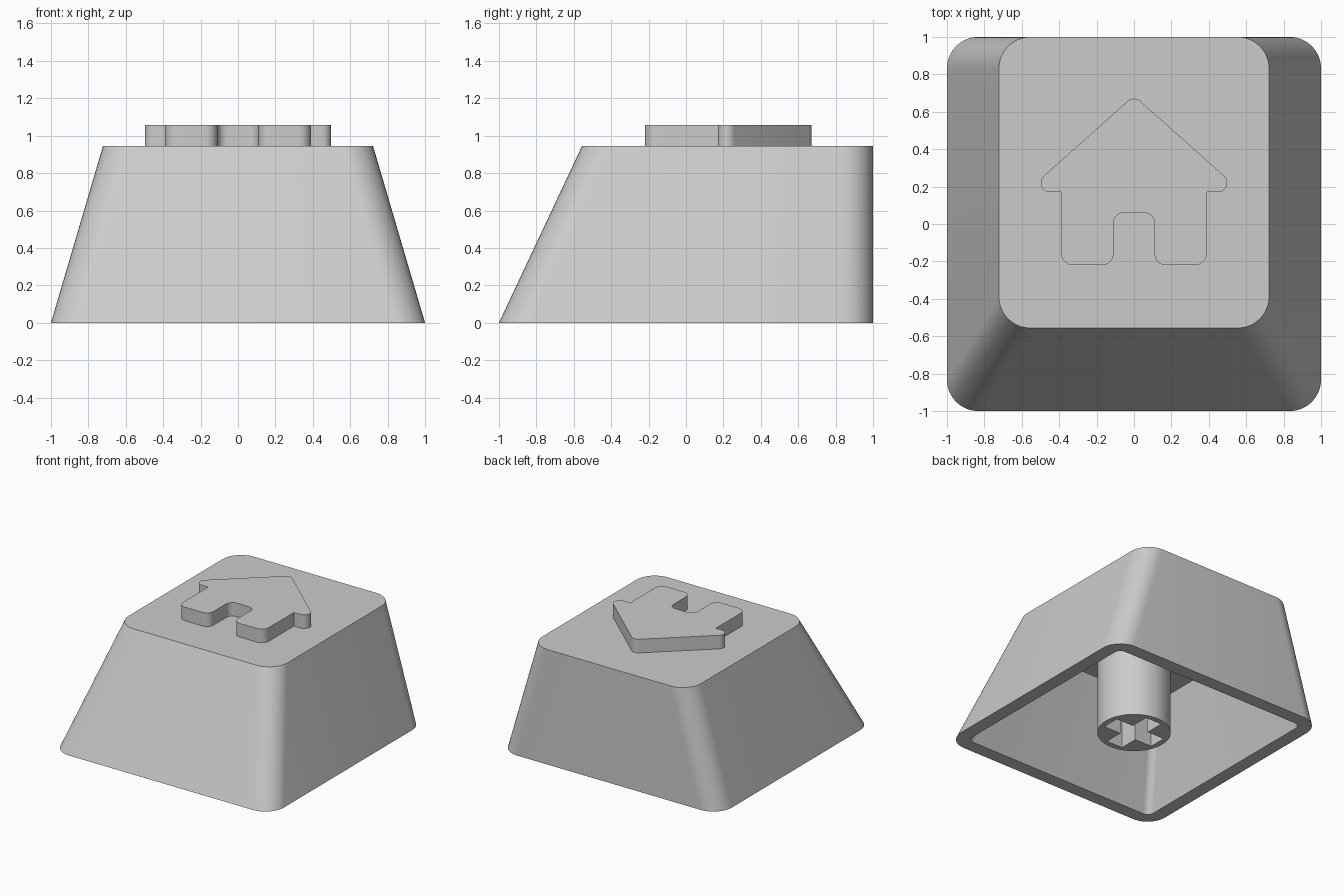
import bpy
import bmesh
import math
from mathutils import Vector

cube = bpy.data.objects.get("Cube")
if cube:
    bpy.data.objects.remove(cube, do_unlink=True)

GREY = (0.6, 0.6, 0.6, 1.0)
plastic = bpy.data.materials.new("grey plastic")
plastic.use_nodes = True
plastic.diffuse_color = GREY
plastic.node_tree.nodes["Principled BSDF"].inputs["Base Color"].default_value = GREY


def rounded(corners, steps=10):
    """Outline through (x, y, radius) corners, each rounded by an arc."""
    points = []
    for i, (x, y, radius) in enumerate(corners):
        p = Vector((x, y))
        if radius == 0:
            points.append(p)
            continue
        a = (Vector(corners[i - 1][:2]) - p).normalized()
        b = (Vector(corners[(i + 1) % len(corners)][:2]) - p).normalized()
        half = a.angle(b) / 2
        centre = p + (a + b).normalized() * radius / math.sin(half)
        start = p + a * radius / math.tan(half) - centre
        end = p + b * radius / math.tan(half) - centre
        sweep = start.angle_signed(end)
        for k in range(steps + 1):
            t = -sweep * k / steps
            points.append(centre + Vector((
                start.x * math.cos(t) - start.y * math.sin(t),
                start.x * math.sin(t) + start.y * math.cos(t))))
    return points


def box_outline(half_width, front, back, radius):
    return rounded([(half_width, front, radius), (half_width, back, radius),
                    (-half_width, back, radius), (-half_width, front, radius)])


def ring(bm, outline, z):
    return [bm.verts.new((p.x, p.y, z)) for p in outline]


def bridge(bm, low, high):
    n = len(low)
    for i in range(n):
        j = (i + 1) % n
        bm.faces.new((low[i], low[j], high[j], high[i]))


def finish(bm, name):
    bmesh.ops.recalc_face_normals(bm, faces=bm.faces)
    mesh = bpy.data.meshes.new(name)
    bm.to_mesh(mesh)
    bm.free()
    mesh.materials.append(plastic)
    obj = bpy.data.objects.new(name, mesh)
    bpy.context.collection.objects.link(obj)
    bpy.ops.object.select_all(action='DESELECT')
    obj.select_set(True)
    bpy.context.view_layer.objects.active = obj
    bpy.ops.object.shade_smooth_by_angle(angle=math.radians(30))
    return obj


def loft(name, sections):
    """Closed solid through (outline, z) sections, capped at both ends."""
    bm = bmesh.new()
    rings = [ring(bm, outline, z) for outline, z in sections]
    for low, high in zip(rings, rings[1:]):
        bridge(bm, low, high)
    bm.faces.new(rings[0])
    bm.faces.new(rings[-1])
    return finish(bm, name)


# Hollow tapered cap: ceiling, inner rim, outer rim, top
TOP = 0.945
CEILING = 0.75
loft("key_shell", [
    (box_outline(0.667, -0.535, 0.89, 0.055), CEILING),
    (box_outline(0.89, -0.89, 0.89, 0.055), 0),
    (box_outline(1.0, -1.0, 1.0, 0.167), 0),
    (box_outline(0.722, -0.556, 1.0, 0.167), TOP),
])

# Raised house symbol, right half mirrored to the left
half_house = [(0.11, 0.06, 0.055), (0.11, -0.22, 0.06), (0.39, -0.22, 0.065),
              (0.39, 0.17, 0), (0.58, 0.17, 0.05)]
house = half_house + [(0, 0.687, 0.05)] + [(-x, y, r) for x, y, r in reversed(half_house)]
house_outline = rounded(house)
loft("house_symbol", [(house_outline, TOP - 0.01), (house_outline, 1.057)])

# Stem with a cross-shaped socket
SIDES = 48
circle = [Vector((math.cos(a), math.sin(a))) * 0.277
          for a in (math.tau * i / SIDES for i in range(SIDES))]
arm, slot = 0.23, 0.073
cross = []
for turn in range(4):
    c, s = round(math.cos(turn * math.pi / 2)), round(math.sin(turn * math.pi / 2))
    for x, y in ((arm, -slot), (arm, slot), (slot, slot)):
        cross.append(Vector((x * c - y * s, x * s + y * c)))

bm = bmesh.new()
outer, socket = ring(bm, circle, 0), ring(bm, cross, 0)
outer_top, socket_top = ring(bm, circle, CEILING + 0.01), ring(bm, cross, 0.45)
bridge(bm, outer, outer_top)
bridge(bm, socket, socket_top)
bm.faces.new(outer_top)
bm.faces.new(socket_top)
rim_edges = [e for e in bm.edges if all(v.co.z == 0 for v in e.verts)]
bmesh.ops.triangle_fill(bm, edges=rim_edges, use_beauty=True)
finish(bm, "stem")
